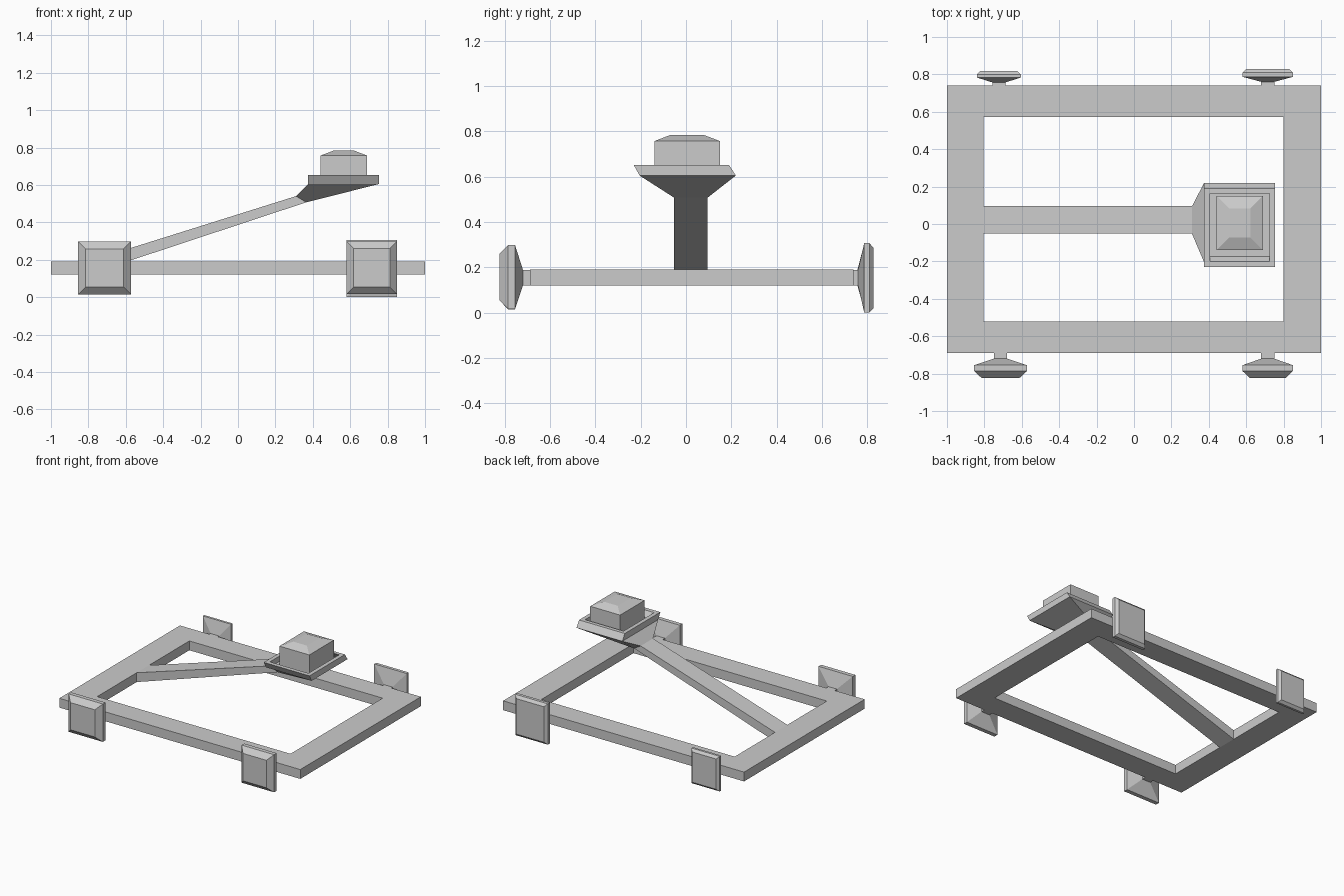
import bpy, bmesh

if "Cube" in bpy.data.objects:
    bpy.data.objects.remove(bpy.data.objects["Cube"])


def rect(x0, x1, y0, y1, z):
    return [(x0, y0, z), (x1, y0, z), (x1, y1, z), (x0, y1, z)]


def upright(x0, x1, z0, z1, y):
    return [(x0, y, z0), (x1, y, z0), (x1, y, z1), (x0, y, z1)]


def loft(name, rings, cyclic=False):
    """Skin a run of four-point rings; cap the ends or close the loop."""
    bm = bmesh.new()
    vs = [[bm.verts.new(p) for p in r] for r in rings]
    pairs = list(zip(vs, vs[1:]))
    if cyclic:
        pairs.append((vs[-1], vs[0]))
    for a, b in pairs:
        for i in range(4):
            j = (i + 1) % 4
            bm.faces.new((a[i], a[j], b[j], b[i]))
    if not cyclic:
        bm.faces.new(vs[0])
        bm.faces.new(vs[-1])
    bmesh.ops.recalc_face_normals(bm, faces=bm.faces)
    me = bpy.data.meshes.new(name)
    bm.to_mesh(me)
    bm.free()
    ob = bpy.data.objects.new(name, me)
    bpy.context.collection.objects.link(ob)
    return ob


# Flat rectangular base frame
outer, inner = (-1, 1, -0.69, 0.74), (-0.805, 0.80, -0.52, 0.573)
loft("base_frame", [rect(*outer, 0.12), rect(*outer, 0.19),
                    rect(*inner, 0.19), rect(*inner, 0.12)], cyclic=True)

# Sloping arm that flares into the underside of the tray
y0, y1 = -0.052, 0.095
loft("arm", [
    [(-0.805, y0, 0.19), (-0.805, y0, 0.12), (-0.805, y1, 0.12), (-0.805, y1, 0.19)],
    [(0.31, y0, 0.54), (0.365, y0, 0.507), (0.365, y1, 0.507), (0.31, y1, 0.54)],
    rect(0.375, 0.755, -0.205, 0.22, 0.605)])

# Skewed tray with a raised rim
loft("tray", [rect(0.375, 0.755, -0.205, 0.22, 0.605),
              rect(0.375, 0.755, -0.231, 0.19, 0.652),
              rect(0.405, 0.725, -0.20, 0.162, 0.652),
              rect(0.405, 0.725, -0.173, 0.19, 0.612)])

# Block with a hipped top
loft("block", [rect(0.442, 0.69, -0.14, 0.15, 0.61),
               rect(0.442, 0.69, -0.14, 0.15, 0.757),
               rect(0.51, 0.622, -0.072, 0.082, 0.783)])


# Square wheels: hub, flared back, rim, bevelled face
def wheel(name, x0, x1, z0, z1, ys, bevel):
    cx = (x0 + x1) / 2
    hub = (cx - 0.035, cx + 0.035, 0.12, 0.188)
    rim = (x0, x1, z0, z1)
    face = (x0 + bevel, x1 - bevel, z0 + bevel, z1 - bevel)
    secs = (hub, hub, rim, rim, face)
    loft(name, [upright(*s, y) for s, y in zip(secs, ys)])


front = (-0.685, -0.72, -0.755, -0.786, -0.823)
wheel("wheel_front_left", -0.855, -0.572, 0.014, 0.298, front, 0.04)
wheel("wheel_front_right", 0.58, 0.85, 0.016, 0.298, front, 0.038)
wheel("wheel_back_left", -0.84, -0.605, 0.025, 0.288,
      (0.735, 0.757, 0.783, 0.80, 0.817), 0.018)
wheel("wheel_back_right", 0.58, 0.85, 0.0, 0.306,
      (0.735, 0.76, 0.787, 0.81, 0.828), 0.02)
